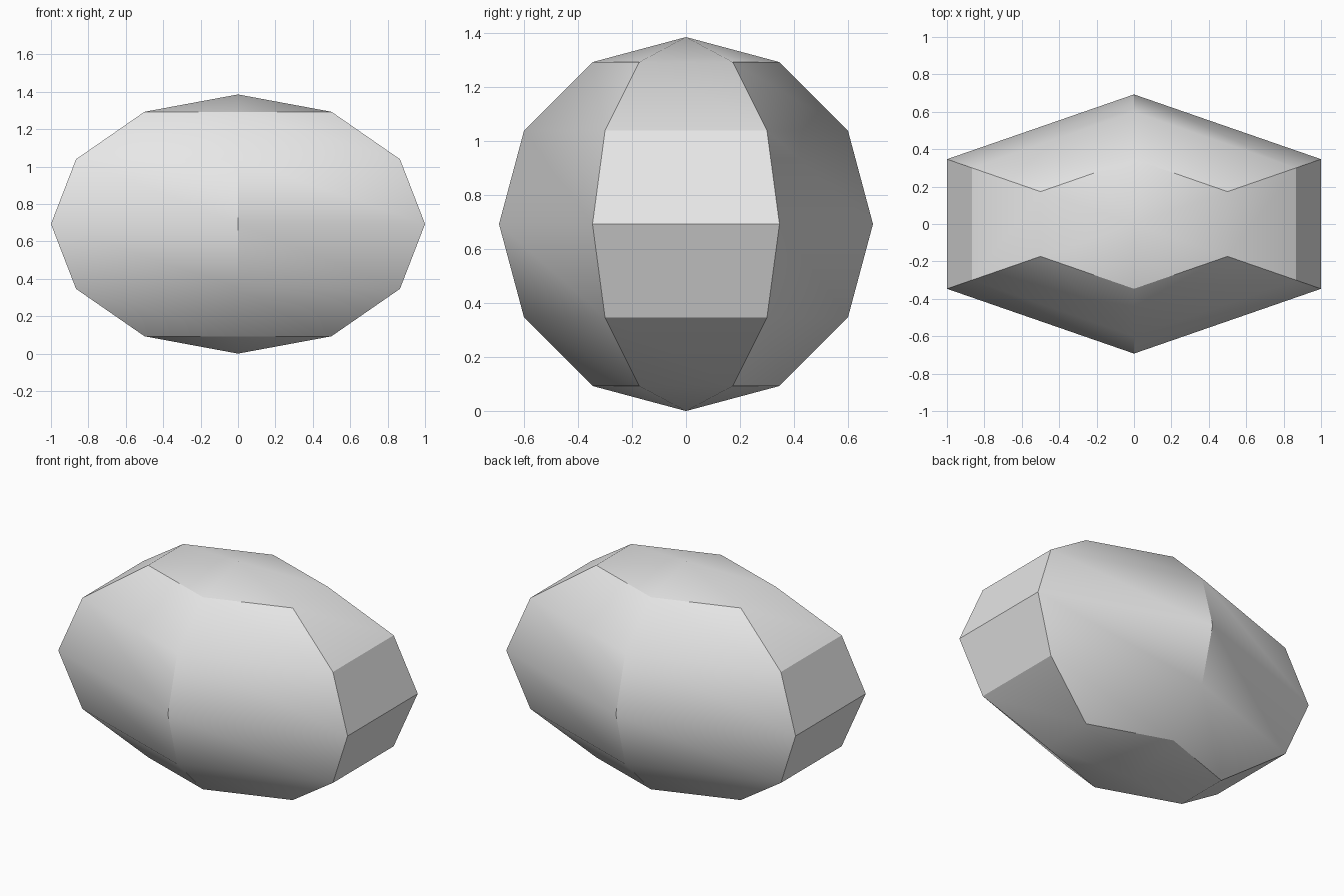
import bpy
import math

# Remove the default cube
cube = bpy.data.objects.get("Cube")
if cube:
    bpy.data.objects.remove(cube, do_unlink=True)

# Plain grey material
GREY = (0.8, 0.8, 0.8, 1.0)
mat = bpy.data.materials.new("light_grey")
mat.use_nodes = True
mat.diffuse_color = GREY
bsdf = next(n for n in mat.node_tree.nodes if n.type == 'BSDF_PRINCIPLED')
bsdf.inputs["Base Color"].default_value = GREY

# Six-sided, six-ring ball, stretched along x so the flat sides reach x = +-1
half_length = 1 / math.cos(math.radians(30))
half_height = 0.6 * half_length
bpy.ops.mesh.primitive_uv_sphere_add(segments=6, ring_count=6, radius=1,
                                     location=(0, 0, half_height))
stone = bpy.context.object
stone.name = stone.data.name = "faceted_stone"
stone.scale = (half_length, half_height, half_height)
bpy.ops.object.transform_apply(location=False, rotation=False, scale=True)
stone.data.materials.append(mat)

# Soft shading, with creases where faces meet at more than 30 degrees
bpy.ops.object.shade_smooth_by_angle(angle=math.radians(30))
